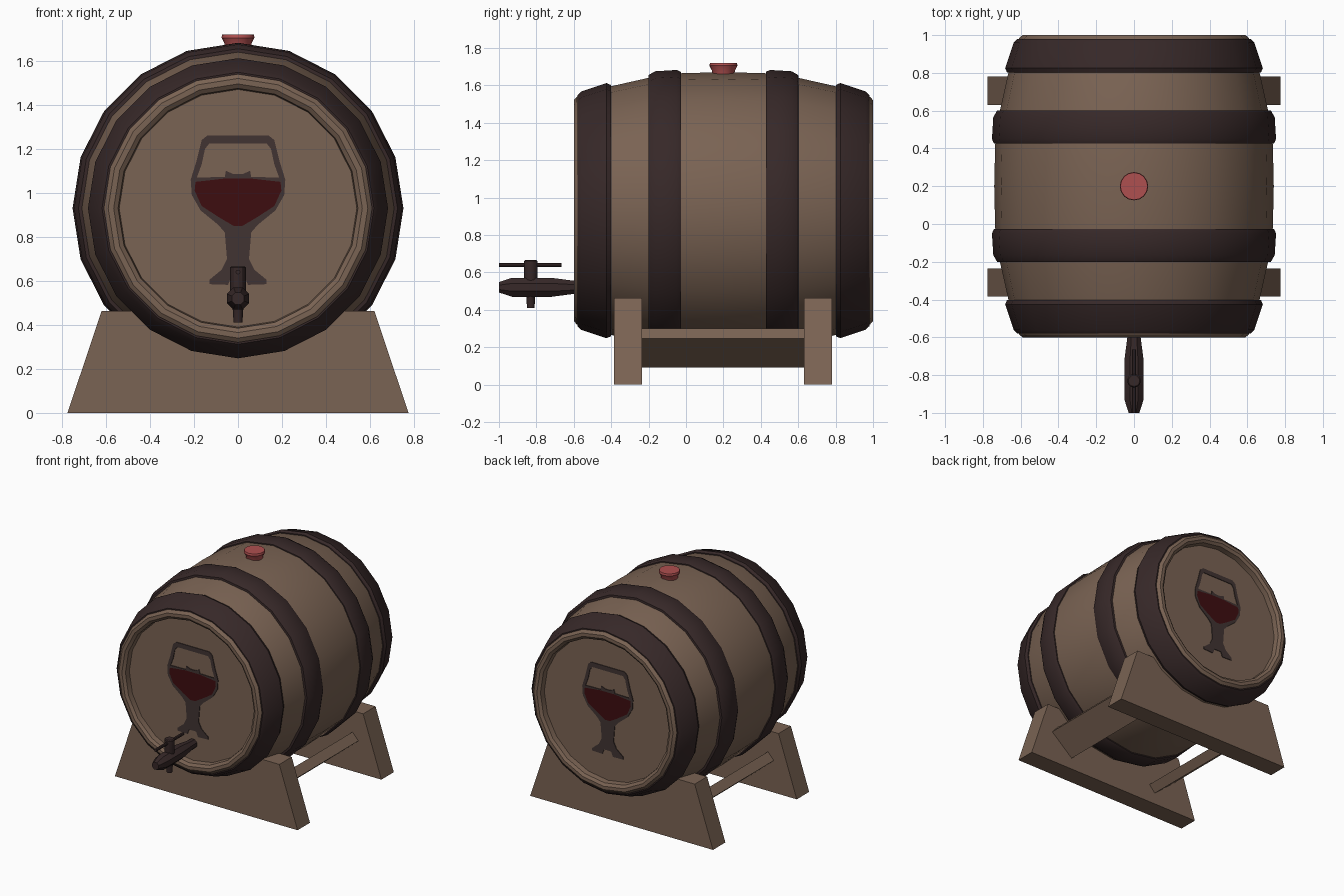
import bpy, bmesh, math
from mathutils import Matrix, Vector

if "Cube" in bpy.data.objects:
    bpy.data.objects.remove(bpy.data.objects["Cube"])

def material(name, rgb):
    m = bpy.data.materials.new(name)
    m.diffuse_color = (*rgb, 1)
    m.use_nodes = True
    m.node_tree.nodes["Principled BSDF"].inputs["Base Color"].default_value = m.diffuse_color
    return m

WOOD = material("oak wood", (0.195, 0.125, 0.087))
IRON = material("dark iron", (0.037, 0.021, 0.021))
PAINT = material("dark paint", (0.052, 0.034, 0.032))
WINE = material("red wine", (0.048, 0.004, 0.005))
BUNG = material("bung red", (0.43, 0.08, 0.08))

CY, CZ = 0.2, 0.93          # barrel centre
ALONG_Y = Matrix.Rotation(-math.pi / 2, 4, 'X')   # local z -> +y

def finish(name, bm, mat, smooth=True):
    bmesh.ops.recalc_face_normals(bm, faces=bm.faces)
    me = bpy.data.meshes.new(name)
    bm.to_mesh(me)
    bm.free()
    me.materials.append(mat)
    ob = bpy.data.objects.new(name, me)
    bpy.context.collection.objects.link(ob)
    if smooth:
        bpy.ops.object.select_all(action='DESELECT')
        ob.select_set(True)
        bpy.context.view_layer.objects.active = ob
        bpy.ops.object.shade_smooth_by_angle(angle=math.radians(30))
    return ob

def lathe(name, profile, mat, segs, matrix, closed=False, turn=0.0):
    """Revolve (height, radius) points about local z; caps the open ends."""
    bm = bmesh.new()
    rings = []
    for h, r in profile:
        angles = [2 * math.pi * (i + turn) / segs for i in range(segs)]
        rings.append([bm.verts.new((r * math.sin(a), r * math.cos(a), h)) for a in angles])
    pairs = list(zip(rings, rings[1:]))
    if closed:
        pairs.append((rings[-1], rings[0]))
    for a, b in pairs:
        for i in range(segs):
            j = (i + 1) % segs
            bm.faces.new((a[i], a[j], b[j], b[i]))
    if not closed:
        bm.faces.new(rings[0])
        bm.faces.new(rings[-1])
    bm.transform(matrix)
    return finish(name, bm, mat)

def prism(name, outline, y0, y1, mat):
    """Extrude an (x, z) outline from y0 to y1."""
    bm = bmesh.new()
    face = bm.faces.new([bm.verts.new((x, y0, z)) for x, z in outline])
    ext = bmesh.ops.extrude_face_region(bm, geom=[face])
    moved = [g for g in ext['geom'] if isinstance(g, bmesh.types.BMVert)]
    bmesh.ops.translate(bm, verts=moved, vec=(0, y1 - y0, 0))
    return finish(name, bm, mat, smooth=False)

# Barrel body with rounded rims and recessed heads
barrel_at = Matrix.Translation((0, CY, CZ)) @ ALONG_Y
half = [(0.745, 0.54), (0.785, 0.545), (0.80, 0.565), (0.80, 0.59), (0.785, 0.608),
        (0.60, 0.665), (0.40, 0.71), (0.22, 0.735)]
lathe("barrel", [(-d, r) for d, r in half] + [(0, 0.74)] + half[::-1], WOOD, 20, barrel_at)

# Iron hoops, mirrored front and back
end_hoop = [(0.60, 0.64), (0.602, 0.672), (0.625, 0.682), (0.76, 0.637), (0.78, 0.618), (0.78, 0.58)]
mid_hoop = [(0.225, 0.71), (0.227, 0.742), (0.25, 0.752), (0.365, 0.745), (0.40, 0.725), (0.405, 0.68)]
for side, label in ((-1, "front"), (1, "back")):
    for part, prof in (("end", end_hoop), ("middle", mid_hoop)):
        lathe(f"{label}_{part}_hoop", [(side * d, r) for d, r in prof], IRON, 20,
              barrel_at, closed=True)

# Painted wine glass on both heads
def mirrored(right):
    return right + [(-x, z) for x, z in reversed(right)]

def plate(name, outlines, mat, y, facing):
    cu = bpy.data.curves.new(name, 'CURVE')
    cu.dimensions = '2D'
    cu.fill_mode = 'BOTH'
    cu.extrude = 0.003
    for pts in outlines:
        sp = cu.splines.new('POLY')
        sp.points.add(len(pts) - 1)
        for p, (x, z) in zip(sp.points, pts):
            p.co = (x, z, 0, 1)
        sp.use_cyclic_u = True
    ob = bpy.data.objects.new(name, cu)
    bpy.context.collection.objects.link(ob)
    ob.data.materials.append(mat)
    ob.location = (0, y, 0)
    ob.rotation_euler = (math.pi / 2, 0, 0 if facing < 0 else math.pi)
    bpy.ops.object.select_all(action='DESELECT')
    ob.select_set(True)
    bpy.context.view_layer.objects.active = ob
    bpy.ops.object.convert(target='MESH')

glass = mirrored([(0.14, 1.26), (0.165, 1.24), (0.19, 1.14), (0.215, 1.06), (0.21, 0.99), (0.17, 0.92),
                  (0.09, 0.855), (0.06, 0.82), (0.05, 0.70), (0.075, 0.65), (0.13, 0.605), (0.13, 0.585),
                  (0.045, 0.582), (0.03, 0.62)])
air = mirrored([(0.13, 1.225), (0.15, 1.20), (0.165, 1.13), (0.187, 1.07), (0.06, 1.072),
                (0.055, 1.10), (0.02, 1.085)])
wine = mirrored([(0.06, 1.065), (0.193, 1.05), (0.197, 1.01), (0.165, 0.94), (0.08, 0.885), (0.02, 0.85)])
for y, facing, label in ((CY - 0.747, -1, "front"), (CY + 0.747, 1, "back")):
    plate(f"{label}_painted_glass", [glass, air, wine], PAINT, y, facing)
    plate(f"{label}_painted_wine", [wine], WINE, y, facing)

# Bung on top
lathe("bung", [(1.64, 0.055), (1.68, 0.062), (1.705, 0.075), (1.72, 0.072)], BUNG, 16,
      Matrix.Translation((0, CY, 0)))

# Tap: body, spindle with spout, handle bar
lathe("tap_body", [(-1.0, 0.03), (-0.93, 0.055), (-0.72, 0.055), (-0.60, 0.038), (-0.54, 0.036)],
      IRON, 8, Matrix.Translation((0, 0, 0.52)) @ ALONG_Y, turn=0.5)
lathe("tap_spindle", [(0.41, 0.02), (0.47, 0.024), (0.52, 0.036), (0.66, 0.036), (0.666, 0.03)],
      IRON, 12, Matrix.Translation((0, -0.83, 0)))
lathe("tap_handle", [(-1.0, 0.011), (-0.665, 0.011)], IRON, 8,
      Matrix.Translation((0, 0, 0.64)) @ ALONG_Y)

# Cradle: two trapezoid stands joined by two tilted rails
for y0, label in ((-0.385, "front"), (0.63, "back")):
    prism(f"{label}_stand", mirrored([(0.775, 0), (0.62, 0.463)]), y0, y0 + 0.15, WOOD)
for s, label in ((-1, "left"), (1, "right")):
    rail = [(0.58, 0.245), (0.53, 0.30), (0.345, 0.145), (0.395, 0.09)]
    prism(f"{label}_rail", [(s * x, z) for x, z in rail], -0.24, 0.64, WOOD)
